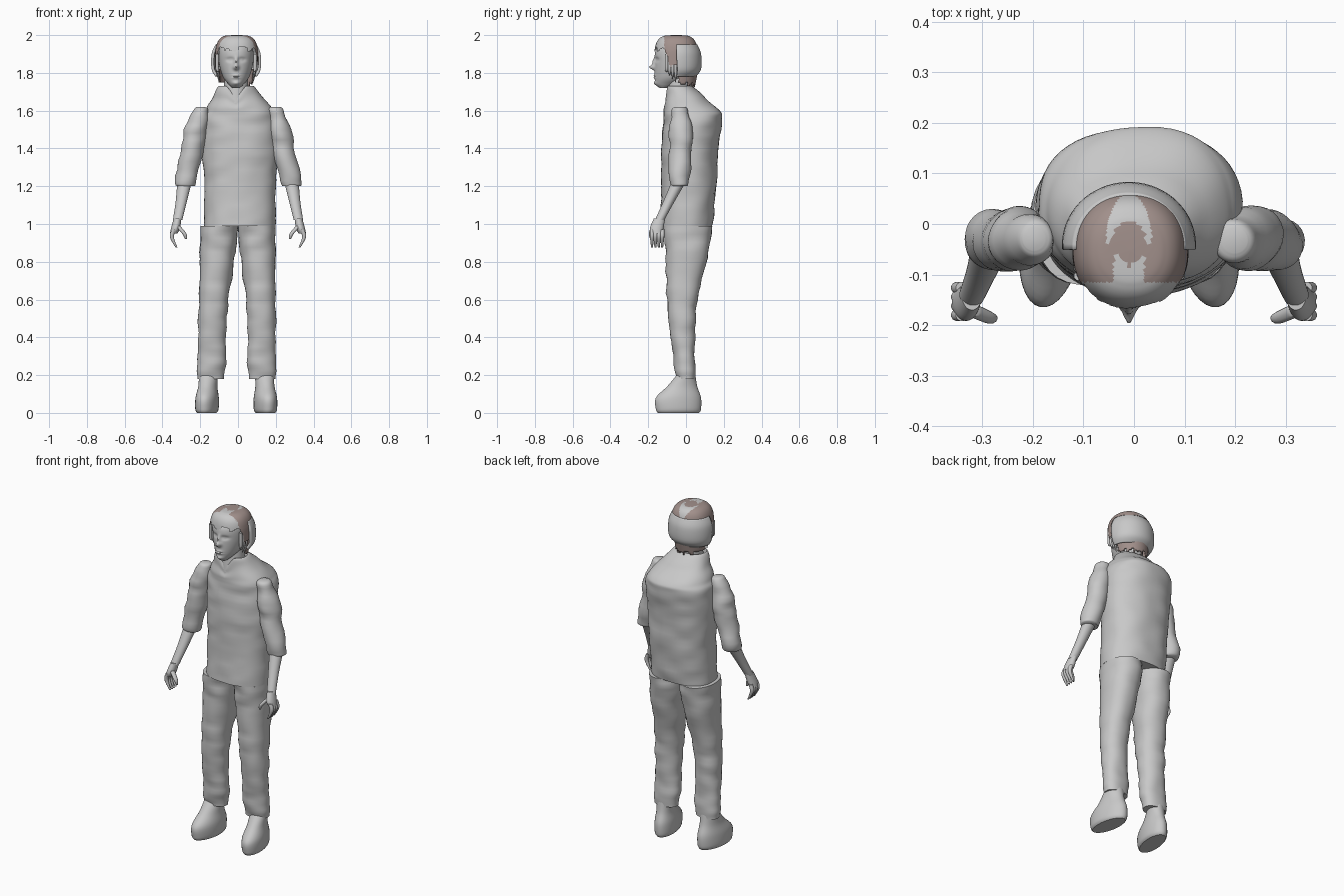
import bpy, bmesh, math, random
from mathutils import Vector, noise

random.seed(4)
old = bpy.data.objects.get("Cube")
if old:
    bpy.data.objects.remove(old, do_unlink=True)


def material(name, red, green, blue):
    colour = (red, green, blue, 1)
    mat = bpy.data.materials.new(name)
    mat.use_nodes = True
    mat.diffuse_color = colour
    mat.node_tree.nodes["Principled BSDF"].inputs["Base Color"].default_value = colour
    return mat


GREY = material("plain grey", 0.58, 0.58, 0.58)
BROWN = material("hair brown", 0.36, 0.28, 0.26)


def spline(before, start, end, after, t):
    """Smooth curve from start to end, guided by its neighbours."""
    leave, arrive = (end - before) / 2, (after - start) / 2
    gap = end - start
    bend = (3 * gap - 2 * leave - arrive) * t * t
    return start + leave * t + bend + (leave + arrive - 2 * gap) * t ** 3


def signed_power(value, exponent):
    return math.copysign(abs(value) ** exponent, value)


def refine(sections, steps):
    last = len(sections) - 1
    rows = []
    for i in range(last):
        before, after = sections[max(0, i - 1)], sections[min(last, i + 2)]
        for step in range(steps):
            group = zip(before, sections[i], sections[i + 1], after)
            rows.append([spline(*values, step / steps) for values in group])
    return rows + [sections[-1]]


def loft(name, sections, sides=32, steps=5, square=2, wrinkle=0, shape=None,
         keep=None, brown=None, thickness=0):
    """Skin level rings given as (z, centre x, half width, front y, back y)."""
    bm = bmesh.new()
    rings = []
    for z, x, half, front, back in refine(sections, steps):
        ring = []
        for k in range(sides):
            turn = math.tau * (k + 0.5) / sides
            c, s = math.cos(turn), math.sin(turn)
            across, along = signed_power(c, 2 / square), signed_power(s, 2 / square)
            point = Vector((x + half * across,
                            (front + back) / 2 + along * (back - front) / 2, z))
            fold = noise.noise(Vector((point.x, point.y, z * 2)) * 9)
            point += Vector((c, s, 0)) * fold * wrinkle
            ring.append(bm.verts.new(shape(point) if shape else point))
        rings.append(ring)
    for low, high in zip(rings, rings[1:]):
        for k in range(sides):
            bm.faces.new((low[k - 1], low[k], high[k], high[k - 1]))
    if not keep:
        bm.faces.new(rings[0])
    if not thickness:
        bm.faces.new(rings[-1])
    bmesh.ops.recalc_face_normals(bm, faces=bm.faces[:])
    if keep:
        gone = [f for f in bm.faces if not keep(f.calc_center_median())]
        bmesh.ops.delete(bm, geom=gone, context="FACES")
    if brown:
        for f in bm.faces:
            f.material_index = int(brown(f.calc_center_median()))
    mesh = bpy.data.meshes.new(name)
    bm.to_mesh(mesh)
    bm.free()
    mesh.materials.append(GREY)
    if brown:
        mesh.materials.append(BROWN)
    ob = bpy.data.objects.new(name, mesh)
    bpy.context.collection.objects.link(ob)
    bpy.ops.object.select_all(action="DESELECT")
    ob.select_set(True)
    bpy.context.view_layer.objects.active = ob
    bpy.ops.object.shade_smooth_by_angle(angle=math.radians(50))
    if thickness:
        ob.modifiers.new("thickness", "SOLIDIFY").thickness = thickness


def centred(x, profile):
    return [(z, x, half, front, back) for z, half, front, back in profile]


def tube(name, path, side=1, depth=1, **options):
    """Skin a path of (x, y, z, radius), mirrored when side is negative."""
    loft(name, [(z, side * x, r, y - r * depth, y + r * depth)
                for x, y, z, r in path], **options)


# Shirt with a raised collar and a notched neckline
def neckline(point):
    rise = max(0, point.z - 1.6)
    point.x -= rise * 0.15
    if point.y < -0.04:
        point.z -= max(0, 0.05 - abs(point.x + 0.01)) * rise * 10
    return point


loft("shirt", centred(0.01, [
    (0.99, 0.19, -0.14, 0.14), (1.2, 0.19, -0.13, 0.16), (1.4, 0.2, -0.13, 0.17),
    (1.55, 0.2, -0.12, 0.19), (1.6, 0.18, -0.12, 0.18), (1.66, 0.14, -0.11, 0.11),
    (1.73, 0.09, -0.1, 0.03), (1.7, 0.08, -0.09, 0.01)]),
    sides=56, steps=7, square=2.3, wrinkle=0.007, shape=neckline)

for side, label in ((1, "left_"), (-1, "right_")):
    # Legs and shoes: the right foot stands a little wider
    def stance(point):
        spread = 0.02 * (1 - point.z) * (side < 0)
        return Vector((side * (point.x + spread), point.y, point.z))

    def toe_out(point):
        point.x -= (point.y + 0.04) / 8
        return stance(point)

    trouser = [(0.18, 0.06, -0.05, 0.05), (0.25, 0.05, -0.06, 0.05),
               (0.4, 0.05, -0.08, 0.05), (0.6, 0.04, -0.1, 0.06),
               (0.85, 0.01, -0.11, 0.12), (0.99, 0, -0.12, 0.14)]
    outer = 0.2
    loft(label + "trouser_leg",
         [(z, (outer + inner) / 2, (outer - inner) / 2, front, back)
          for z, inner, front, back in trouser],
         steps=7, square=2.2, wrinkle=0.009, shape=stance)
    loft(label + "shoe", centred(0.145, [
        (0, 0.05, -0.15, 0.07), (0.02, 0.06, -0.16, 0.08), (0.08, 0.06, -0.16, 0.08),
        (0.14, 0.05, -0.1, 0.06), (0.2, 0.05, -0.05, 0.05)]), shape=toe_out)

    # Arms: rolled sleeve, forearm, palm, thumb and curled fingers
    tube(label + "sleeve", [
        (0.28, -0.04, 1.2, 0.045), (0.28, -0.035, 1.23, 0.055), (0.24, -0.03, 1.4, 0.06),
        (0.22, -0.03, 1.5, 0.06), (0.2, -0.03, 1.6, 0.04), (0.2, -0.03, 1.62, 0.02)],
        side, wrinkle=0.012)
    tube(label + "forearm", [
        (0.28, -0.03, 1.24, 0.04), (0.3, -0.09, 1.12, 0.03), (0.32, -0.14, 1.02, 0.025)],
        side)
    tube(label + "palm", [
        (0.32, -0.14, 1.03, 0.02), (0.33, -0.155, 0.98, 0.024), (0.34, -0.155, 0.95, 0.02)],
        side, depth=1.5)
    tube(label + "thumb", [
        (0.32, -0.17, 0.99, 0.014), (0.285, -0.185, 0.95, 0.012), (0.275, -0.185, 0.92, 0.005)],
        side, sides=12)
    for k in range(4):
        y = -0.18 + 0.018 * k
        tube(f"{label}finger_{k + 1}", [
            (0.34, y, 0.97, 0.012), (0.35, y, 0.93, 0.011), (0.325, y, 0.875, 0.005)],
            side, sides=12)

    # Loose locks in front of the hood
    for k in range(4):
        y = -0.055 - 0.016 * k
        tube(f"{label}lock_{k + 1}", [
            (0.09 - side * 0.01, y, 1.75 + 0.018 * k, 0.002),
            (0.1 - side * 0.01, y, 1.82, 0.009), (0.1 - side * 0.01, y, 1.9, 0.009)],
            side, sides=8)

# Neck
tube("neck", [(-0.01, -0.04, 1.64, 0.07), (-0.01, -0.03, 1.8, 0.06)])

# Head: features push the face out or in (side distance, z, width, height, depth)
FEATURES = {
    "nose": (0, 1.83, 0.013, 0.013, 0.03), "bridge": (0, 1.86, 0.01, 0.02, 0.015),
    "eye_socket": (0.03, 1.87, 0.02, 0.01, -0.012), "eye": (0.03, 1.87, 0.01, 0.005, 0.007),
    "lips": (0, 1.78, 0.02, 0.01, 0.01), "mouth": (0, 1.78, 0.02, 0.003, -0.01),
    "chin": (0, 1.745, 0.02, 0.01, 0.008)}


def face(point):
    if point.y < -0.07:
        for x, z, width, height, depth in FEATURES.values():
            across = (abs(point.x + 0.01) - x) / width
            up = (point.z - z) / height
            point.y -= depth * math.exp(-across * across - up * up)
    return point


loft("head", centred(-0.01, [
    (1.72, 0.02, -0.14, -0.1), (1.74, 0.04, -0.16, -0.04), (1.78, 0.07, -0.165, 0.03),
    (1.85, 0.09, -0.165, 0.06), (1.92, 0.09, -0.16, 0.05), (1.97, 0.07, -0.12, 0.03),
    (1.99, 0.02, -0.07, -0.02)]), sides=96, steps=12, shape=face)

# Hair cap: a squarish dome with a ragged edge, grey fringe and grey crown arch
ragged = [random.uniform(-0.014, 0.014) for _ in range(60)]


def above_edge(point):
    turn = math.atan2(point.y + 0.05, point.x + 0.01) + math.pi
    front = max(0, min(1, (-point.y - 0.085) * 30))
    return point.z > 1.845 + 0.08 * front + ragged[int(turn * 9)]


def is_brown(point):
    x, y = abs(point.x + 0.01), point.y + 0.04
    arch = y > 0 and math.hypot(x * 22, y * 10) < 1 < math.hypot(x * 29, y * 22)
    parting = x < 0.03 and -0.09 < y < x - 0.045
    return point.y > -0.115 and not (point.z > 1.9 and (arch or parting))


dome = []
for k in range(9):
    rise = math.pi / 2 * k / 8
    scale = math.sqrt(math.cos(rise))
    dome.append((1.82 + 0.18 * math.sqrt(math.sin(rise)), 0.115 * scale,
                 -0.052 - 0.117 * scale, -0.052 + 0.117 * scale))
loft("hair_cap", centred(-0.007, dome), sides=120, steps=6, square=2.2,
     keep=above_edge, brown=is_brown)

# Rounded hood of hair around the back of the head
loft("back_hair", centred(-0.01, [
    (1.78, 0.11, -0.14, 0.05), (1.82, 0.13, -0.16, 0.08), (1.9, 0.13, -0.17, 0.08),
    (1.95, 0.11, -0.15, 0.06)]), sides=64, keep=lambda p: p.y > -0.05, thickness=0.016)

# Ragged nape hair under the hood
loft("nape_hair", centred(-0.01, [(1.72, 0.08, -0.12, 0.04), (1.82, 0.09, -0.14, 0.06)]),
     sides=80, steps=12, thickness=0.006, brown=lambda p: True,
     keep=lambda p: p.y > -0.04 and p.z > 1.74 + ragged[int((p.x + 0.2) * 140)])
